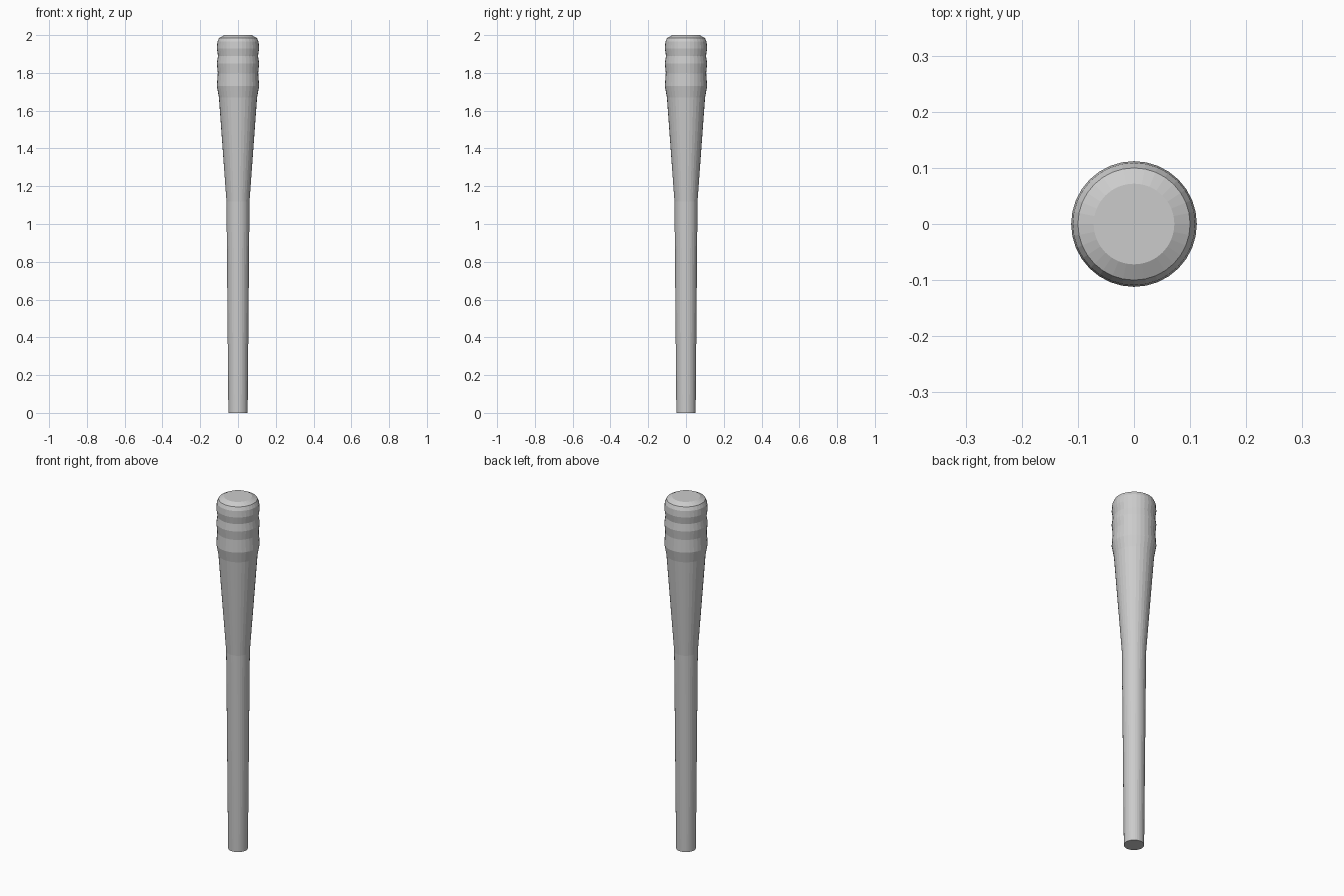
import bpy, bmesh
from math import cos, sin, tau

if "Cube" in bpy.data.objects:
    bpy.data.objects.remove(bpy.data.objects["Cube"])

SIDES = 32
# (radius, height) outline from the butt of the grip to the rounded tip
PROFILE = [(0.051, 0.0), (0.061, 1.12), (0.101, 1.67), (0.112, 1.73),
           (0.107, 1.80), (0.112, 1.85), (0.106, 1.89), (0.112, 1.93),
           (0.109, 1.965), (0.100, 1.985), (0.072, 2.0)]


def lathe(name, profile, sides):
    bm = bmesh.new()
    rings = [[bm.verts.new((r * cos(tau * i / sides), r * sin(tau * i / sides), z))
              for i in range(sides)] for r, z in profile]
    for low, high in zip(rings, rings[1:]):
        for i in range(sides):
            j = (i + 1) % sides
            bm.faces.new((low[i], low[j], high[j], high[i]))
    # flat end caps
    bm.faces.new(rings[0][::-1])
    bm.faces.new(rings[-1])
    mesh = bpy.data.meshes.new(name)
    bm.to_mesh(mesh)
    bm.free()
    obj = bpy.data.objects.new(name, mesh)
    bpy.context.collection.objects.link(obj)
    return obj


# Tapered club with a ridged head
lathe("club", PROFILE, SIDES)
